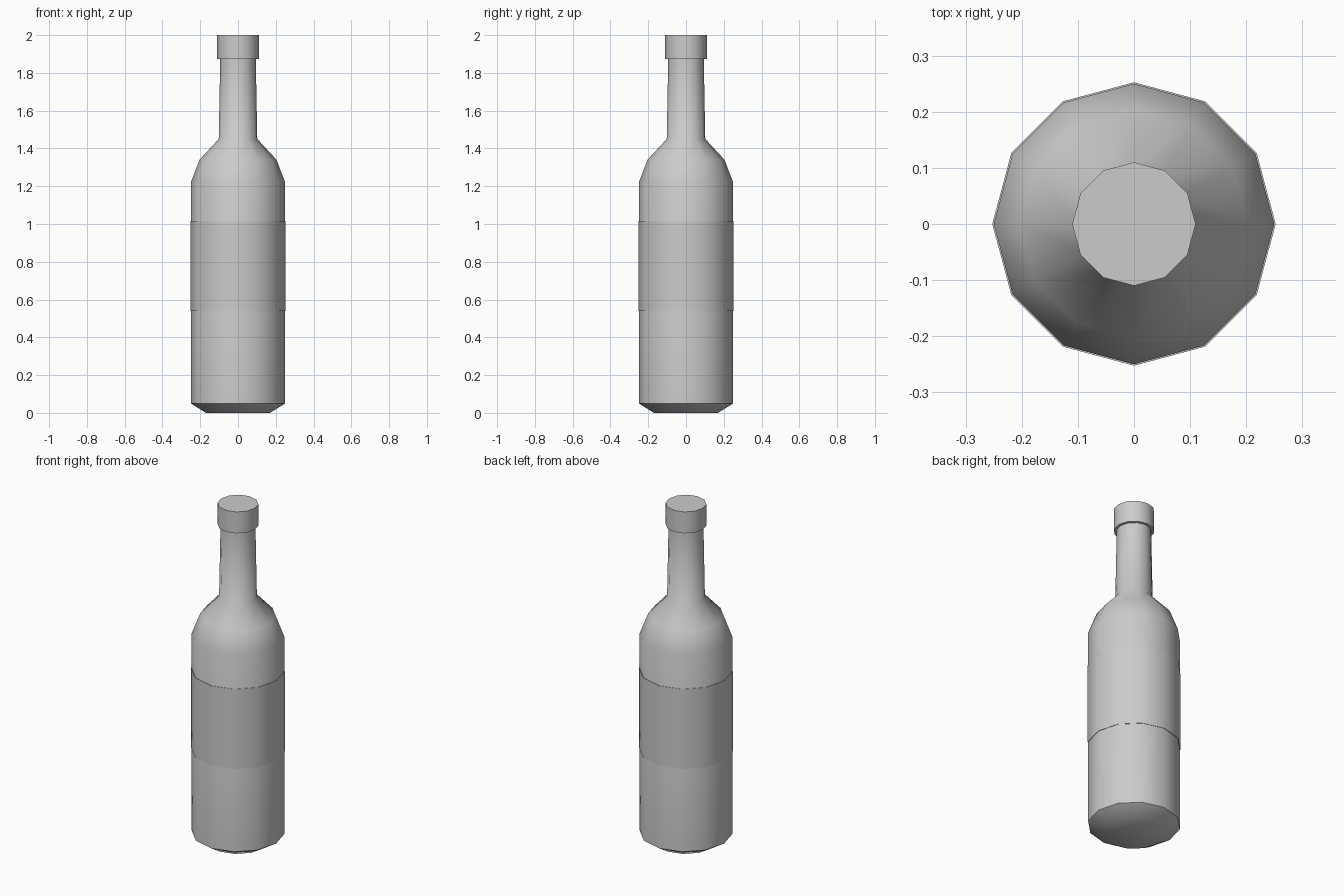
import bpy, bmesh, math

if "Cube" in bpy.data.objects:
    bpy.data.objects.remove(bpy.data.objects["Cube"])

SIDES = 12


def lathe(name, profile, caps=True):
    """Spin a (radius, z) profile around z into a 12-sided part."""
    bm = bmesh.new()
    rings = []
    for r, z in profile:
        rings.append([bm.verts.new((r * math.cos(2 * math.pi * i / SIDES),
                                    r * math.sin(2 * math.pi * i / SIDES), z))
                      for i in range(SIDES)])
    for a, b in zip(rings, rings[1:]):
        for i in range(SIDES):
            j = (i + 1) % SIDES
            bm.faces.new((a[i], a[j], b[j], b[i]))
    if caps:
        bm.faces.new(rings[0][::-1])
        bm.faces.new(rings[-1])
    mesh = bpy.data.meshes.new(name)
    bm.to_mesh(mesh)
    bm.free()
    obj = bpy.data.objects.new(name, mesh)
    bpy.context.collection.objects.link(obj)
    bpy.ops.object.select_all(action='DESELECT')
    obj.select_set(True)
    bpy.context.view_layer.objects.active = obj
    bpy.ops.object.shade_smooth_by_angle(angle=math.radians(50))
    return obj


# Glass body: chamfered base, straight wall, shoulder, tapering neck
lathe("bottle_body", [(0.17, 0), (0.25, 0.05), (0.25, 1.22), (0.204, 1.34),
                      (0.102, 1.45), (0.094, 1.88)])

# Thin paper label wrapped around the body
lathe("label", [(0.249, 0.54), (0.2525, 0.54), (0.2525, 1.015), (0.249, 1.015)],
      caps=False)

# Cap on the neck
lathe("cap", [(0.11, 1.873), (0.11, 2.0)])
